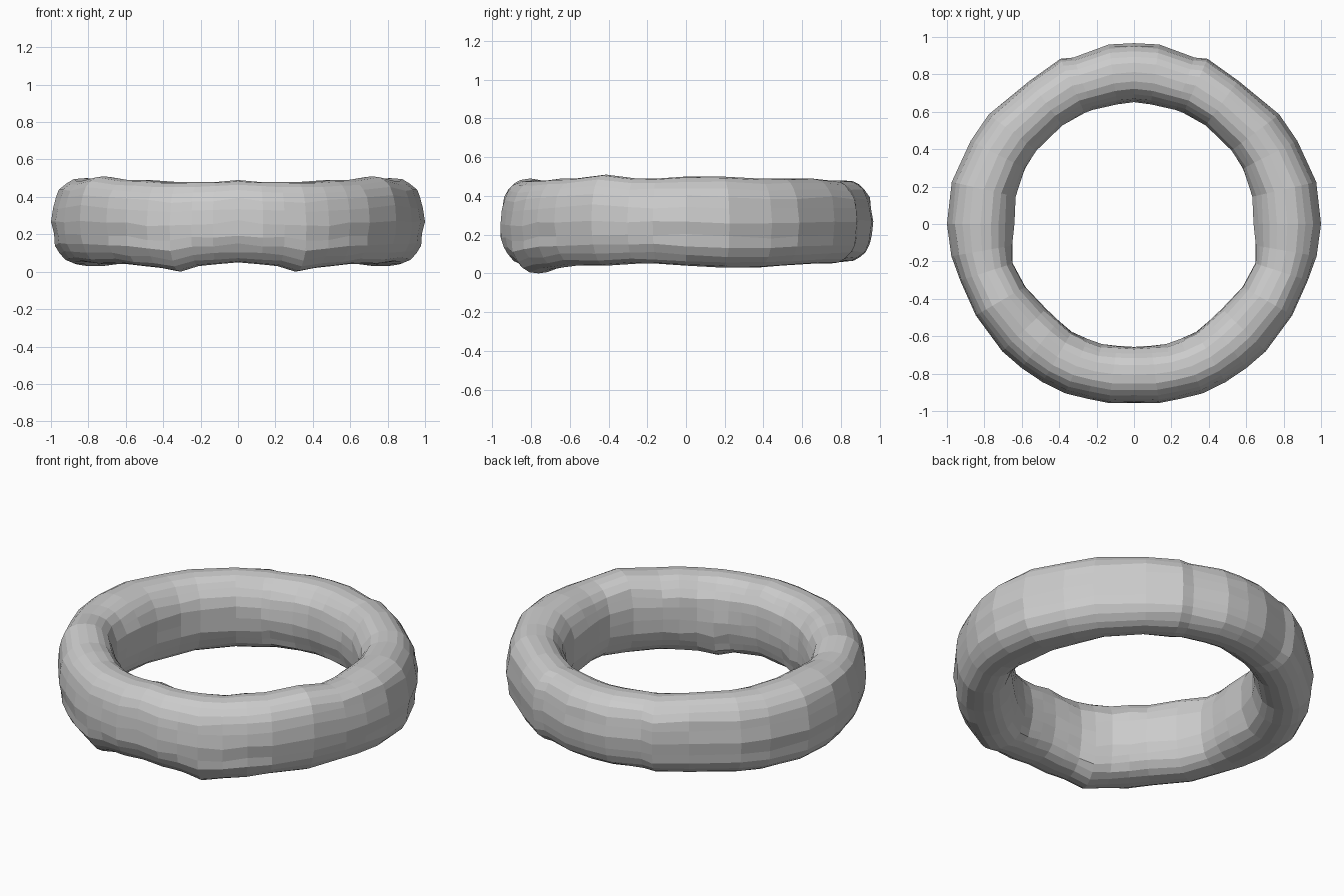
import bpy
import bmesh
import math
import random

random.seed(4)

cube = bpy.data.objects.get("Cube")
if cube:
    bpy.data.objects.remove(cube, do_unlink=True)

# Half-ring stations from front to back: angle, outer radius, inner radius, bottom, top
STATIONS = [
    (0, .96, .65, .05, .49), (8, .97, .65, .04, .48),
    (15, .97, .66, .03, .48), (22, .98, .66, 0, .48),
    (30, .98, .66, .02, .48), (38, .98, .65, .03, .49),
    (46, .98, .65, .04, .49), (60, .98, .67, .04, .51),
    (72, .98, .68, .05, .49), (80, .99, .66, .05, .49),
    (90, 1, .64, .04, .5), (103, 1, .65, .03, .5),
    (117, .98, .65, .03, .49), (127, .97, .65, .04, .49),
    (144, .95, .65, .05, .49), (156, .97, .65, .05, .48),
    (160, .95, .65, .06, .48), (172, .97, .65, .06, .48),
    (180, .97, .655, .06, .48),
]
SIDES = 24
SQUARENESS = 0.84


def rounded(value):
    """Superellipse coordinate, slightly squarer than a circle."""
    return math.copysign(abs(value) ** SQUARENESS, value)


def section(bm, station, bumps):
    """One lumpy loop of the tube at the given angle."""
    angle, outer, inner, bottom, top = station
    around = math.radians(angle)
    loop = []
    for side in range(SIDES):
        turn = math.tau * side / SIDES
        swell = 1 + bumps[side]
        radius = (outer + inner) / 2 + (outer - inner) / 2 * rounded(math.cos(turn)) * swell
        height = (top + bottom) / 2 + (top - bottom) / 2 * rounded(math.sin(turn))
        height += random.uniform(-1, 1) * 0.008 * abs(math.cos(turn))
        radius = min(radius, 1)
        loop.append(bm.verts.new((radius * math.sin(around), -radius * math.cos(around), height)))
    return loop


# Tube: bumps drift gradually along the ring, leaving long uneven ledges
bm = bmesh.new()
bumps = [random.uniform(-0.06, 0.03) for side in range(SIDES)]
loops = []
for station in STATIONS:
    loops.append(section(bm, station, bumps))
    bumps = [0.75 * bump + random.uniform(-0.035, 0.025) for bump in bumps]
    bumps[0] = max(bumps[0], -0.02)

for near, far in zip(loops, loops[1:]):
    for side in range(SIDES):
        after = (side + 1) % SIDES
        bm.faces.new((near[side], far[side], far[after], near[after]))
bmesh.ops.recalc_face_normals(bm, faces=bm.faces)

mesh = bpy.data.meshes.new("ring")
bm.to_mesh(mesh)
bm.free()
ring = bpy.data.objects.new("ring", mesh)
bpy.context.collection.objects.link(ring)

# Left and right halves match
mirror = ring.modifiers.new("mirror", 'MIRROR')
mirror.use_axis = (True, False, False)
mirror.use_clip = True
mirror.merge_threshold = 0.001

# Plain grey surface
grey = bpy.data.materials.new("light grey")
grey.use_nodes = True
colour = (0.6, 0.6, 0.6, 1)
grey.diffuse_color = colour
grey.node_tree.nodes["Principled BSDF"].inputs["Base Color"].default_value = colour
mesh.materials.append(grey)
